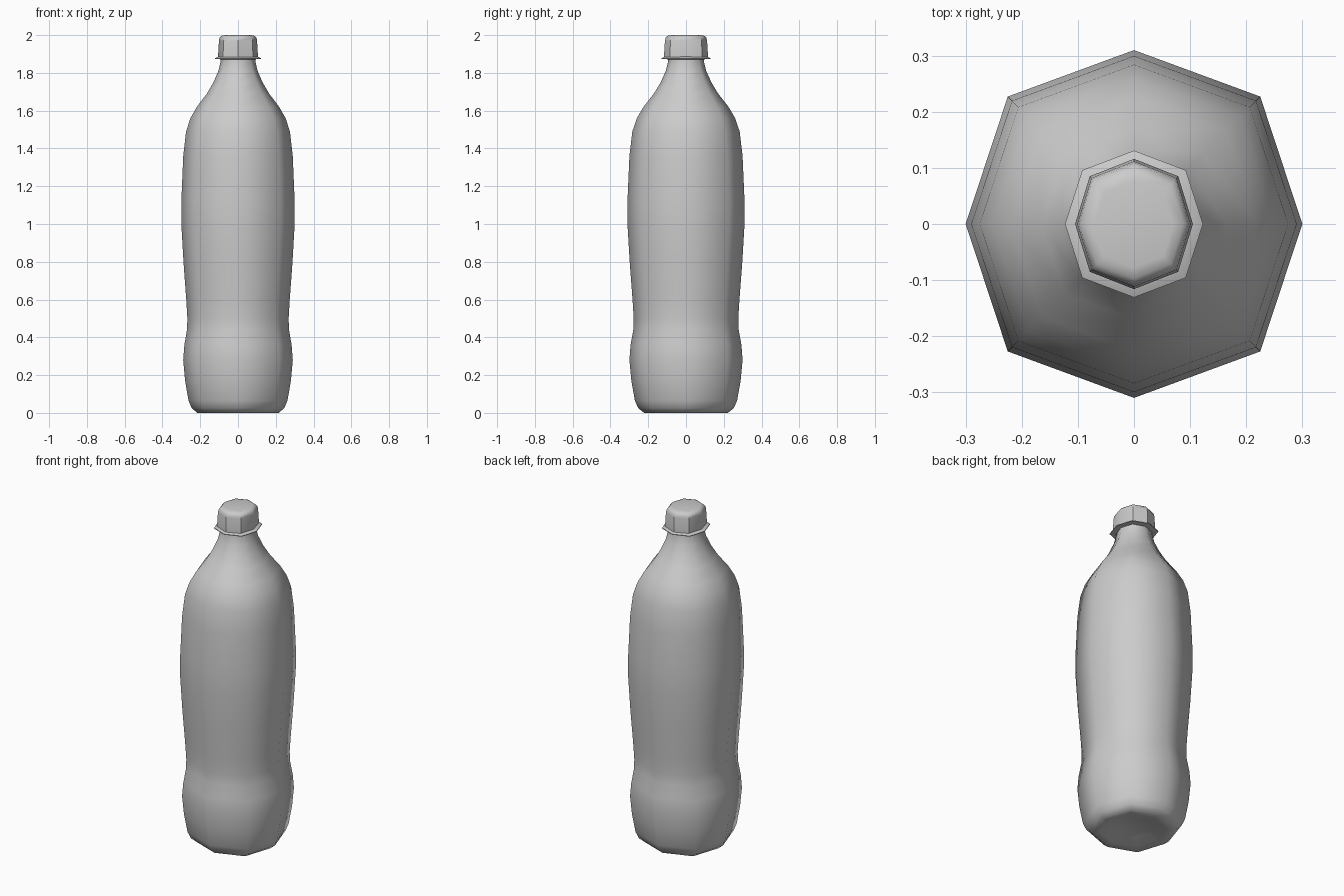
import bpy, bmesh, math

if "Cube" in bpy.data.objects:
    bpy.data.objects.remove(bpy.data.objects["Cube"])

# Eight-sided section, slightly deeper than wide, fuller on the diagonals
SECTION = [(1, 0), (0.75, 0.757), (0, 1.033), (-0.75, 0.757),
           (-1, 0), (-0.75, -0.757), (0, -1.033), (0.75, -0.757)]


def lathe(name, profile, angle, ky=1.0):
    """Sweep (radius, z) points around z; a radius of 0 closes to a point."""
    bm = bmesh.new()
    rings = []
    for r, z in profile:
        pts = [(0, 0)] if r == 0 else [(r * x, r * y * ky) for x, y in SECTION]
        rings.append([bm.verts.new((x, y, z)) for x, y in pts])
    for a, b in zip(rings, rings[1:]):
        for i in range(8):
            j = (i + 1) % 8
            quad = [a[i % len(a)], a[j % len(a)], b[j % len(b)], b[i % len(b)]]
            bm.faces.new(list(dict.fromkeys(quad)))
    bmesh.ops.recalc_face_normals(bm, faces=bm.faces)
    mesh = bpy.data.meshes.new(name)
    bm.to_mesh(mesh)
    bm.free()
    ob = bpy.data.objects.new(name, mesh)
    bpy.context.collection.objects.link(ob)
    bpy.ops.object.select_all(action='DESELECT')
    ob.select_set(True)
    bpy.context.view_layer.objects.active = ob
    bpy.ops.object.shade_smooth_by_angle(angle=math.radians(angle))
    return ob


# Bottle body with dished base, waist, shoulder and neck
lathe("bottle_body", [
    (0, 0.035), (0.10, 0.025), (0.17, 0.005), (0.215, 0.0), (0.245, 0.025),
    (0.262, 0.065), (0.28, 0.17), (0.29, 0.28), (0.284, 0.36), (0.27, 0.44),
    (0.268, 0.50), (0.274, 0.60), (0.288, 0.79), (0.30, 1.0), (0.30, 1.12),
    (0.29, 1.36), (0.275, 1.49), (0.252, 1.56), (0.218, 1.62),
    (0.165, 1.69), (0.13, 1.75), (0.104, 1.81), (0.092, 1.86), (0.092, 1.89),
    (0, 1.89)], 75)

# Flat collar below the cap
lathe("neck_collar", [(0.088, 1.872), (0.123, 1.873), (0.123, 1.877),
                      (0.100, 1.888), (0.088, 1.888), (0.088, 1.872)], 30, 1.03)

# Faceted screw cap with rounded top edge
lathe("screw_cap", [(0, 1.883), (0.105, 1.883), (0.105, 1.90), (0.101, 1.97),
                    (0.098, 1.985), (0.088, 1.996), (0.07, 2.0), (0, 2.0)], 40, 1.07)
